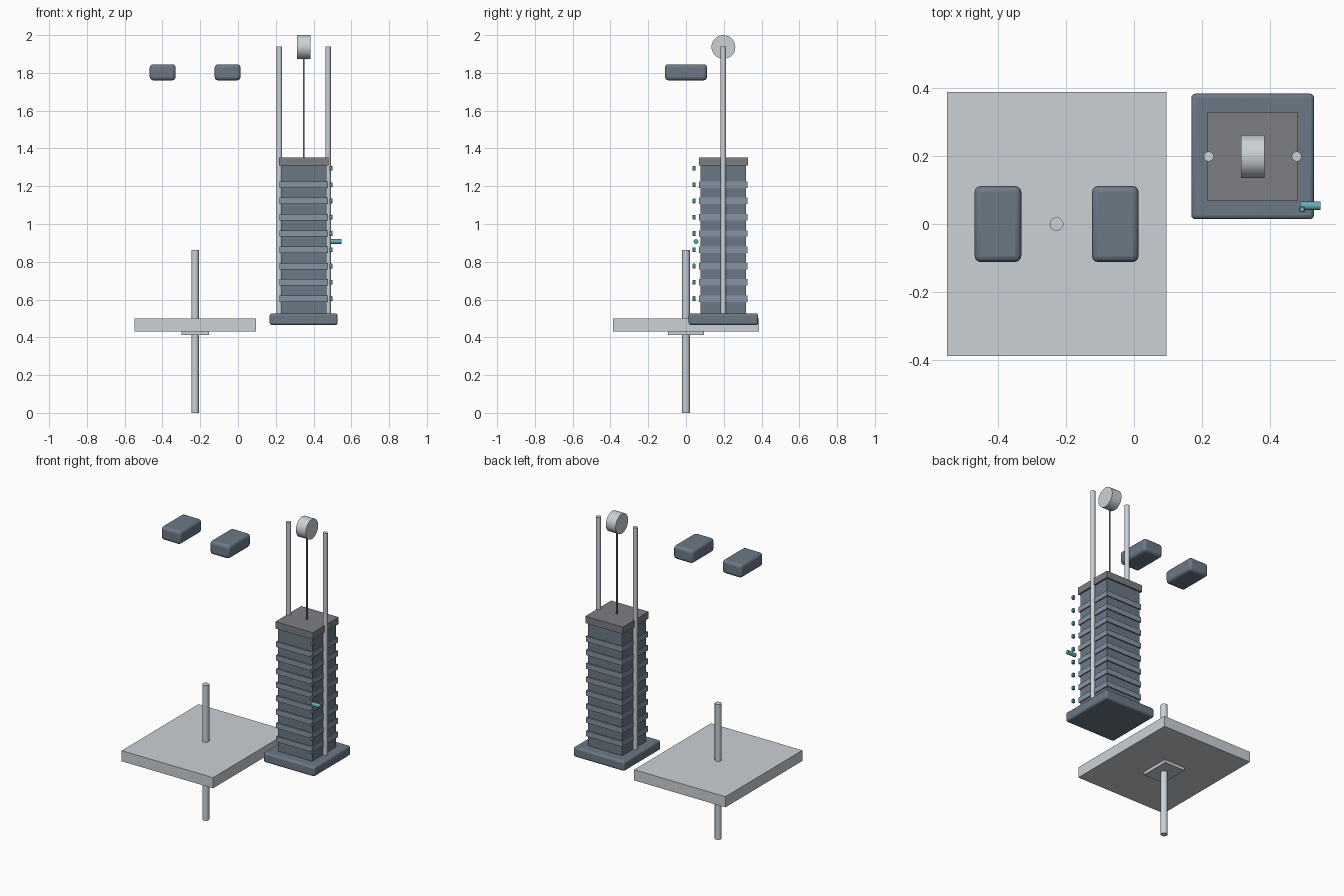
import bpy
from math import pi, radians

if "Cube" in bpy.data.objects:
    bpy.data.objects.remove(bpy.data.objects["Cube"])


def material(name, rgb):
    m = bpy.data.materials.new(name)
    m.diffuse_color = (*rgb, 1)
    m.use_nodes = True
    m.node_tree.nodes["Principled BSDF"].inputs["Base Color"].default_value = m.diffuse_color
    return m


STEEL = material("steel", (0.60, 0.64, 0.68))
NAVY = material("navy_rubber", (0.15, 0.19, 0.24))
SLATE = material("slate", (0.24, 0.30, 0.37))
CHARCOAL = material("charcoal", (0.20, 0.21, 0.23))
TEAL = material("teal", (0.14, 0.40, 0.46))


def finish(ob, name, mat):
    ob.name = name
    ob.data.materials.append(mat)
    return ob


def box(name, center, size, mat, bevel=0, segments=3):
    bpy.ops.mesh.primitive_cube_add(size=1, location=center)
    ob = finish(bpy.context.object, name, mat)
    ob.scale = size
    bpy.ops.object.transform_apply(location=False, rotation=False, scale=True)
    if bevel:
        b = ob.modifiers.new("bevel", 'BEVEL')
        b.width, b.segments = bevel, segments
        bpy.ops.object.shade_smooth_by_angle(angle=radians(35))
    return ob


def rod(name, center, radius, length, mat, along_x=False, sides=24):
    bpy.ops.mesh.primitive_cylinder_add(
        vertices=sides, radius=radius, depth=length, location=center,
        rotation=(0, pi / 2 if along_x else 0, 0))
    ob = finish(bpy.context.object, name, mat)
    bpy.ops.object.shade_smooth_by_angle(angle=radians(35))
    return ob


# Standing platform on its post
PX = -0.227
box("platform", (PX, 0, 0.466), (0.644, 0.774, 0.068), STEEL)
box("platform_bracket", (PX, 0, 0.424), (0.146, 0.19, 0.022), STEEL)
rod("platform_post", (PX, 0, 0.431), 0.02, 0.862, STEEL)

# Pair of raised pads
for side, sx in (("left", -1), ("right", 1)):
    box(f"pad_{side}", (PX + sx * 0.172, 0, 1.803), (0.137, 0.223, 0.085), NAVY, 0.018)

# Weight stack: base, core, separating bands and top cap
SX, SY = 0.348, 0.198
PITCH = 0.0862
box("stack_base", (SX, SY, 0.496), (0.36, 0.368, 0.062), NAVY, 0.012)
box("stack_core", (SX, SY, 0.918), (0.242, 0.24, 0.79), NAVY)
for i in range(8):
    box(f"stack_band_{i + 1}", (SX, SY, 0.605 + i * PITCH), (0.256, 0.256, 0.034), SLATE)
box("stack_cap", (SX, SY, 1.331), (0.264, 0.26, 0.044), CHARCOAL)

# Guide rods, lifting cable and pulley
for side, sx in (("left", -1), ("right", 1)):
    rod(f"guide_rod_{side}", (SX + sx * 0.129, SY, 1.23), 0.0145, 1.42, STEEL)
rod("lifting_cable", (SX, SY, 1.62), 0.005, 0.56, CHARCOAL, sides=12)
rod("pulley", (SX, SY, 1.937), 0.063, 0.069, STEEL, along_x=True, sides=32)

# Selector markers and pin
for i in range(9):
    box(f"selector_marker_{i + 1}", (0.493, 0.043, 0.605 + i * PITCH),
        (0.017, 0.017, 0.025), TEAL, 0.003, 1)
rod("selector_pin", (0.517, 0.053, 0.907), 0.0125, 0.06, TEAL, along_x=True)
